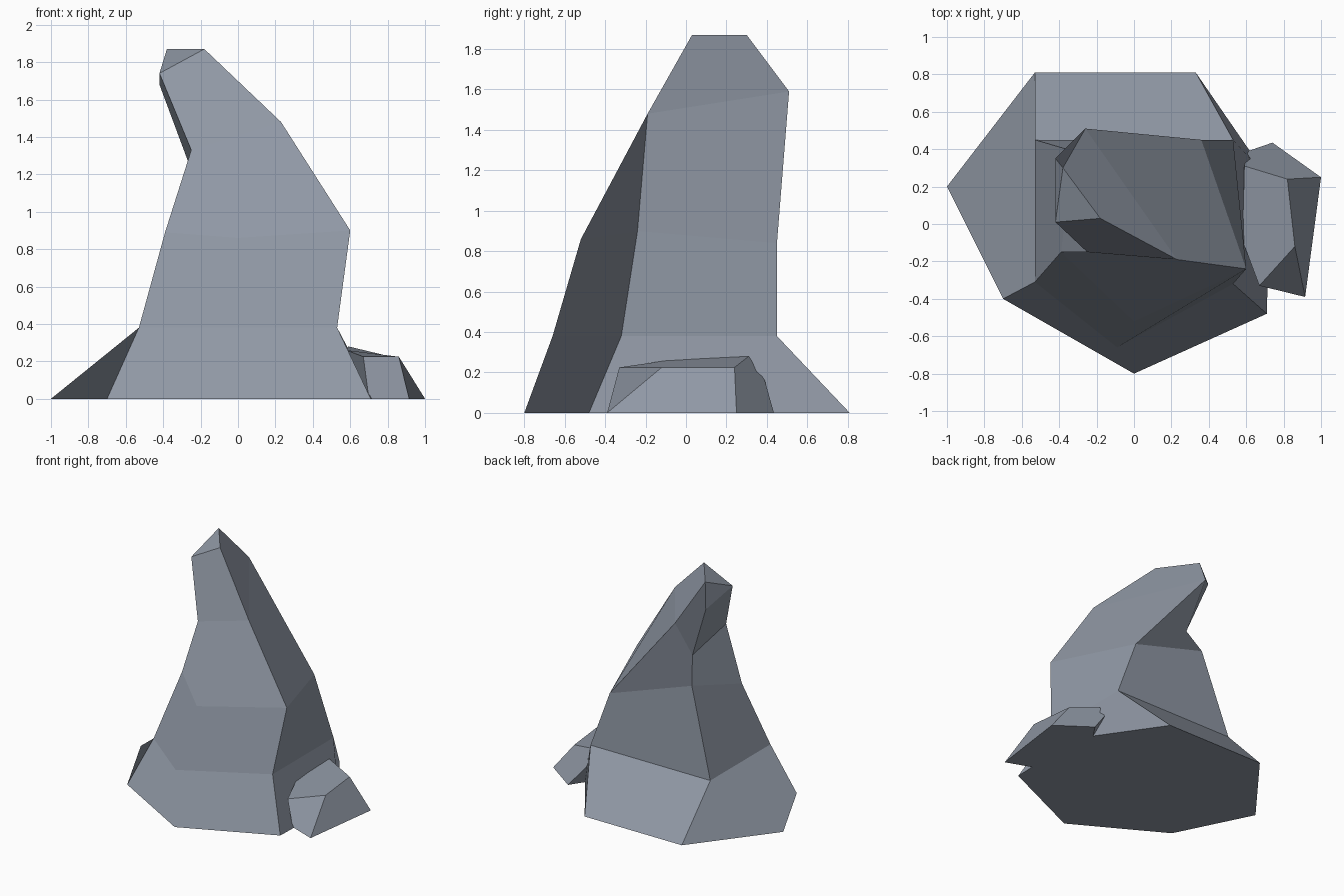
import bpy, bmesh

if "Cube" in bpy.data.objects:
    bpy.data.objects.remove(bpy.data.objects["Cube"])

# Slate grey stone
stone = bpy.data.materials.new("slate_stone")
stone.diffuse_color = (.28, .315, .376, 1)
stone.use_nodes = True
stone.node_tree.nodes["Principled BSDF"].inputs["Base Color"].default_value = stone.diffuse_color


def finish(name, bm):
    bmesh.ops.recalc_face_normals(bm, faces=bm.faces)
    mesh = bpy.data.meshes.new(name)
    bm.to_mesh(mesh)
    bm.free()
    mesh.materials.append(stone)
    obj = bpy.data.objects.new(name, mesh)
    bpy.context.collection.objects.link(obj)
    return obj


# Leaning spire: corners run back-left, back-right, front-right, front, front-left
base = [(-1, .2, 0), (-.53, .81, 0), (.33, .81, 0), (.73, .23, 0),
        (.71, -.48, 0), (0, -.8, 0), (-.7, -.4, 0)]
shoulder = [(-.53, .45, .38), (.53, .45, .38), (.53, -.32, .38),
            (-.09, -.66, .38), (-.53, -.31, .38)]
waist = [(-.325, .39, 1.06), (.36, .45, .84), (.6, -.24, .9),
         (0, -.52, .86), (-.39, -.15, .89)]
neck = [(-.26, .29, 1.25), (-.26, .51, 1.59), (.23, -.19, 1.48), (-.25, -.15, 1.33)]
tip = [(-.42, .35, 1.68), (-.38, .3, 1.87), (-.18, .03, 1.87), (-.42, .01, 1.74)]

# Each ring fills seven slots; repeated slots narrow it toward the tip
bm = bmesh.new()
rows = []
for corners, slots in [(base, "0123456"), (shoulder, "0011234"), (waist, "0011234"),
                       (neck, "0011233"), (tip, "0011233")]:
    verts = [bm.verts.new(c) for c in corners]
    rows.append([verts[int(s)] for s in slots])

# Four broad faceted sides per level: left, back, right, front
for low, high in zip(rows, rows[1:]):
    for side in ([6, 0, 1], [1, 2], [2, 3, 4], [4, 5, 6]):
        loop = [low[i] for i in side] + [high[i] for i in reversed(side)]
        bm.faces.new(list(dict.fromkeys(loop)))
bm.faces.new(rows[0])
back_left, back_right, front_right, front_left = verts
bm.faces.new((front_left, front_right, back_right))
bm.faces.new((front_left, back_right, back_left))
finish("rock_spire", bm)

# Small boulder leaning against the right side
bm = bmesh.new()
verts = [bm.verts.new(p) for p in [
    (.59, .31, .28), (.82, .24, .225), (.86, -.12, .225), (.67, -.33, .225),
    (.58, -.09, .26), (1, .25, 0), (.915, -.39, 0), (.7, -.31, 0),
    (.74, .435, 0), (.61, .39, .16), (.58, .2, 0)]]
for face in ("01234", "5621", "6732", "51098", "04a9", "437a", "9a8", "58a76"):
    bm.faces.new([verts[int(c, 16)] for c in face])
finish("side_boulder", bm)
